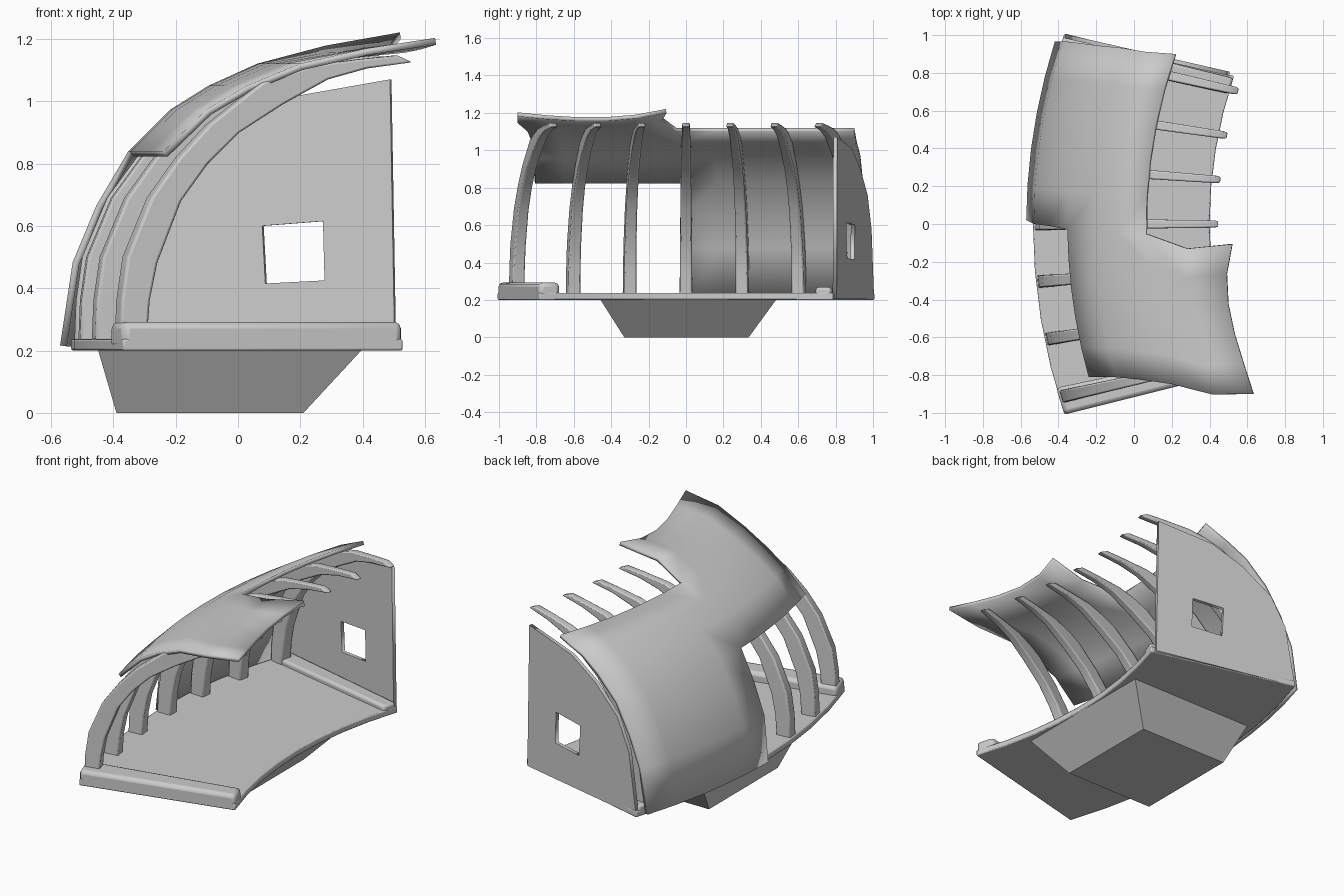
import bpy, bmesh, math
from mathutils import Vector, Matrix

if "Cube" in bpy.data.objects:
    bpy.data.objects.remove(bpy.data.objects["Cube"])


def warp(s, t, z):
    """Bend section coordinate s and run coordinate t along the arc in plan."""
    k = 1 - 0.24 * (s + 0.5)
    return Vector((s + 0.165 * t * t * k, t * k, z))


def finish(name, bm, bevel=0.0, angle=35):
    bmesh.ops.remove_doubles(bm, verts=bm.verts, dist=1e-4)
    bmesh.ops.recalc_face_normals(bm, faces=bm.faces)
    me = bpy.data.meshes.new(name)
    bm.to_mesh(me)
    bm.free()
    ob = bpy.data.objects.new(name, me)
    bpy.context.collection.objects.link(ob)
    if bevel:
        m = ob.modifiers.new("bevel", 'BEVEL')
        m.width, m.segments = bevel, 2
    bpy.context.view_layer.objects.active = ob
    bpy.ops.object.select_all(action='DESELECT')
    ob.select_set(True)
    bpy.ops.object.shade_smooth_by_angle(angle=math.radians(angle))
    return ob


def loft(name, rings, bevel=0.0):
    bm = bmesh.new()
    loops = [[bm.verts.new(p) for p in r] for r in rings]
    n = len(loops[0])
    for a, b in zip(loops, loops[1:]):
        for i in range(n):
            j = (i + 1) % n
            bm.faces.new((a[i], a[j], b[j], b[i]))
    bm.faces.new(loops[0])
    bm.faces.new(loops[-1])
    return finish(name, bm, bevel)


def arc_slab(name, s0, s1, t0, t1, z0, z1, n, bevel):
    rings = []
    for i in range(n + 1):
        t = t0 + (t1 - t0) * i / n
        rings.append([warp(s0, t, z0), warp(s1, t, z0), warp(s1, t, z1), warp(s0, t, z1)])
    return loft(name, rings, bevel)


# Curved floor and raised end lips
arc_slab("floor", -0.535, 0.40, -1, 1, 0.20, 0.237, 8, 0.006)
arc_slab("front_lip", -0.535, 0.40, -1, -0.86, 0.202, 0.292, 1, 0.022)
arc_slab("back_lip", -0.535, 0.40, 0.88, 0.985, 0.202, 0.268, 1, 0.015)

# Tapered pedestal under the floor
loft("pedestal", [
    [(-0.39, -0.33, 0), (0.21, -0.33, 0), (0.21, 0.335, 0), (-0.39, 0.335, 0)],
    [(-0.45, -0.46, 0.205), (0.40, -0.46, 0.205), (0.40, 0.485, 0.205), (-0.45, 0.485, 0.205)]])

# Seven tapering ribs: outer point, inner point
rib_outer = [(-.525, .23), (-.52, .36), (-.50, .50), (-.42, .69), (-.325, .82),
             (-.225, .925), (-.05, 1.06), (.12, 1.115), (.28, 1.135), (.40, 1.147)]
rib_inner = [(-.435, .23), (-.425, .36), (-.40, .48), (-.32, .68), (-.23, .80),
             (-.125, .90), (.02, .99), (.17, 1.07), (.30, 1.105), (.45, 1.125)]
for k in range(-3, 4):
    rings = []
    for i, ((a, za), (b, zb)) in enumerate(zip(rib_outer, rib_inner)):
        w = 0.034 - 0.009 * i / 9
        t = 0.303 * k
        rings.append([warp(a, t - w, za), warp(a, t + w, za),
                      warp(b, t + w, zb), warp(b, t - w, zb)])
    loft("rib", rings, 0.008)

# Broken outer shell: profile with z, and per-row run limits
prof = [(-.56, .215), (-.52, .48), (-.445, .66), (-.345, .83), (-.21, .965),
        (-.09, 1.04), (.065, 1.11), (.25, 1.145), (.46, 1.165)]
seam = [.02, 0, -.01, -.03, -.04, -.05, -.06, -.16, -.14]
back_end = [.95, .96, .97, .98, 1.0, 1.01, 1.04]
front_end = [0, 0, 0, -.84, -.87, -.91, -.98, -1.10, -1.17]
bm = bmesh.new()


def sheet(rows, ends, lift, n=5):
    grid = []
    for i in rows:
        s, z = prof[i]
        row = []
        for j in range(n + 1):
            f = j / n
            # corners of the torn roof edge curl upward and outward
            curl = max(0, i - 6) / 2 * lift * (2 * f - 1) ** 2
            t = seam[i] + (ends[i] - seam[i]) * f
            row.append(bm.verts.new(warp(s + curl * (1 - f) * 1.3, t, z + curl * (1 - 0.4 * f))))
        grid.append(row)
    for a, b in zip(grid, grid[1:]):
        for j in range(n):
            bm.faces.new((a[j], a[j + 1], b[j + 1], b[j]))


sheet(range(0, 7), back_end, 0)
sheet(range(3, 9), front_end, 0.045)
shell = finish("outer_shell", bm, angle=50)
m = shell.modifiers.new("thickness", 'SOLIDIFY')
m.thickness, m.offset = 0.022, 0

# End wall with a square window, drawn as a filled outline
a, b = Vector((-0.37, 0.995, 0)), Vector((0.505, 0.795, 0))
d = (b - a).normalized()
stretch = 1 / d.x
outline = [(-.37, .205), (.505, .205), (.49, 1.07), (.15, 1.01),
           (-.04, .91), (-.22, .76), (-.31, .58)]
window = [(.09, .415), (.28, .425), (.275, .615), (.08, .60)]
cu = bpy.data.curves.new("end_wall", 'CURVE')
cu.dimensions, cu.fill_mode, cu.extrude = '2D', 'BOTH', 0.011
for pts in (outline, window):
    sp = cu.splines.new('POLY')
    sp.points.add(len(pts) - 1)
    sp.use_cyclic_u = True
    for p, (x, z) in zip(sp.points, pts):
        p.co = ((x - a.x) * stretch, z, 0, 1)
wall = bpy.data.objects.new("end_wall", cu)
bpy.context.collection.objects.link(wall)
up = Vector((0, 0, 1))
wall.matrix_world = Matrix.Translation(a) @ Matrix((d, up, d.cross(up))).transposed().to_4x4()
